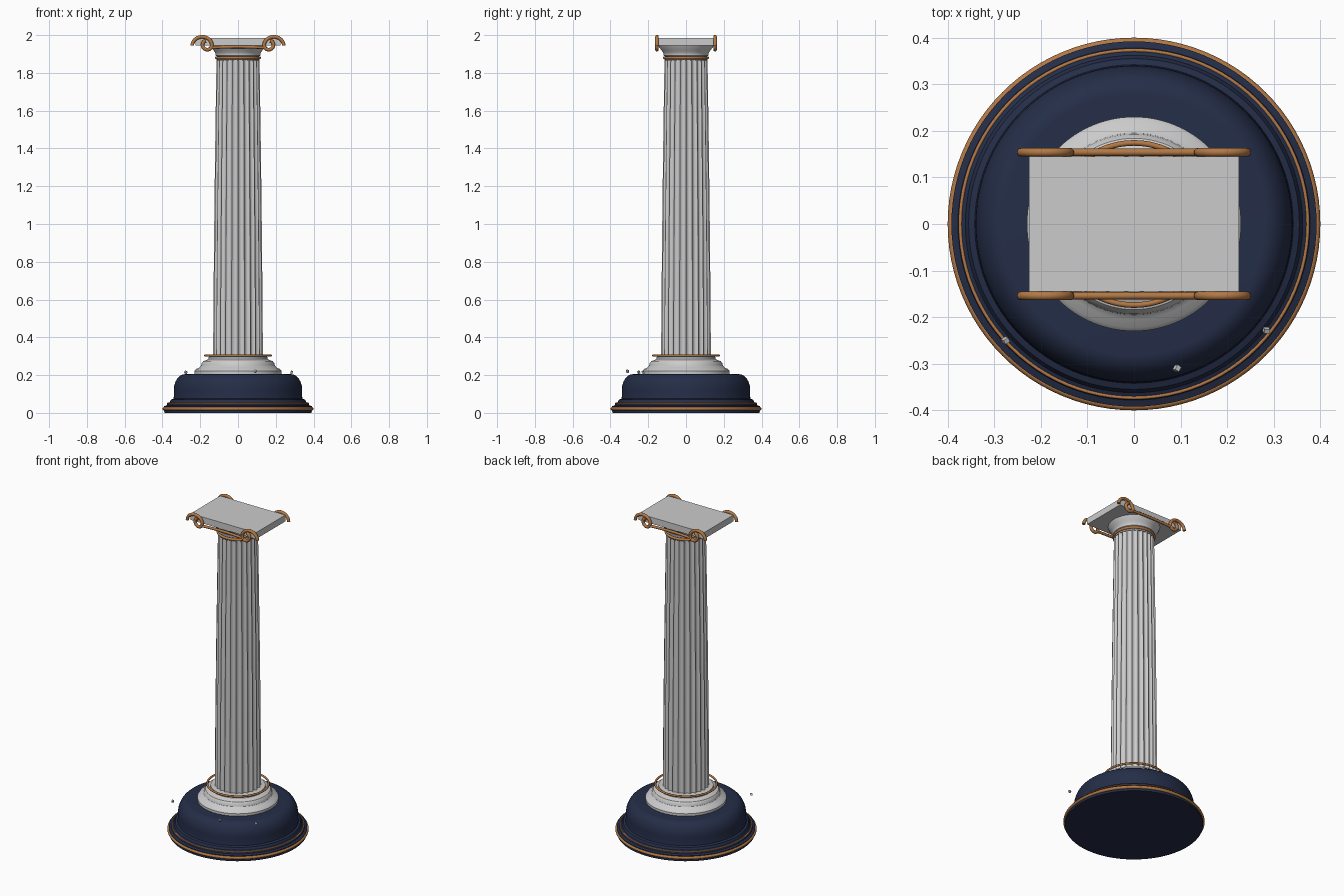
import bpy, bmesh, math
from math import sin, cos, pi

if "Cube" in bpy.data.objects:
    bpy.data.objects.remove(bpy.data.objects["Cube"])


def material(name, rgb):
    m = bpy.data.materials.new(name)
    m.diffuse_color = (*rgb, 1)
    m.use_nodes = True
    m.node_tree.nodes["Principled BSDF"].inputs["Base Color"].default_value = m.diffuse_color
    return m


NAVY = material("navy", (0.018, 0.027, 0.065))
COPPER = material("copper", (0.45, 0.19, 0.06))
WHITE = material("white_marble", (0.78, 0.78, 0.80))


def finish(ob, mat, angle=35):
    ob.data.materials.append(mat)
    bpy.ops.object.select_all(action='DESELECT')
    ob.select_set(True)
    bpy.context.view_layer.objects.active = ob
    bpy.ops.object.shade_smooth_by_angle(angle=math.radians(angle))
    return ob


def lathe(name, profile, mat, n=96, radius_at=lambda r, a: r):
    """Closed solid of revolution from (radius, z) points, bottom to top."""
    bm = bmesh.new()
    rings = []
    for r, z in profile:
        rings.append([bm.verts.new((radius_at(r, 2 * pi * i / n) * cos(2 * pi * i / n),
                                    radius_at(r, 2 * pi * i / n) * sin(2 * pi * i / n), z))
                      for i in range(n)])
    for a, b in zip(rings, rings[1:]):
        for i in range(n):
            j = (i + 1) % n
            bm.faces.new((a[i], a[j], b[j], b[i]))
    bm.faces.new(rings[0][::-1])
    bm.faces.new(rings[-1])
    me = bpy.data.meshes.new(name)
    bm.to_mesh(me)
    bm.free()
    ob = bpy.data.objects.new(name, me)
    bpy.context.collection.objects.link(ob)
    return finish(ob, mat)


def ring(name, r, z, t):
    bpy.ops.mesh.primitive_torus_add(major_radius=r, minor_radius=t, location=(0, 0, z),
                                     major_segments=96, minor_segments=12)
    ob = bpy.context.object
    ob.name = name
    return finish(ob, COPPER, 60)


def box(name, size, loc, mat, rot=(0, 0, 0)):
    bpy.ops.mesh.primitive_cube_add(size=1, location=loc, rotation=rot)
    ob = bpy.context.object
    ob.name = name
    ob.scale = size
    ob.data.materials.append(mat)
    return ob


def tube(name, pts, r):
    cu = bpy.data.curves.new(name, 'CURVE')
    cu.dimensions = '3D'
    cu.bevel_depth = r
    cu.bevel_resolution = 4
    cu.use_fill_caps = True
    sp = cu.splines.new('POLY')
    sp.points.add(len(pts) - 1)
    for p, co in zip(sp.points, pts):
        p.co = (*co, 1)
    sp.use_smooth = True
    ob = bpy.data.objects.new(name, cu)
    bpy.context.collection.objects.link(ob)
    cu.materials.append(COPPER)
    return ob


# Navy stepped plinth with a rounded upper drum
plinth = [(0.39, 0.0), (0.392, 0.035), (0.378, 0.04), (0.375, 0.05), (0.362, 0.056),
          (0.355, 0.07), (0.342, 0.075), (0.34, 0.085)]
plinth += [(0.28 + 0.06 * cos(t * pi / 20), 0.12 + 0.085 * sin(t * pi / 20)) for t in range(11)]
lathe("navy_plinth", plinth, NAVY)
ring("plinth_lower_ring", 0.391, 0.022, 0.009)
ring("plinth_upper_ring", 0.373, 0.05, 0.004)

# White moulded column foot and its copper hoop
lathe("column_foot", [(0.22, 0.20), (0.23, 0.207), (0.23, 0.222), (0.222, 0.232), (0.205, 0.24),
                      (0.195, 0.25), (0.193, 0.262), (0.184, 0.274), (0.165, 0.28),
                      (0.157, 0.285), (0.155, 0.297), (0.13, 0.30)], WHITE)
ring("foot_hoop", 0.174, 0.304, 0.006)

# Fluted, tapering shaft
FLUTES = 24
shaft = []
for i in range(13):
    t = i / 12
    shaft.append((0.132 - 0.018 * t + 0.002 * sin(pi * t), 0.295 + 1.575 * t))
lathe("fluted_shaft", shaft, WHITE, FLUTES * 8,
      lambda r, a: r * (1 - 0.085 * abs(sin(a * FLUTES / 2)) ** 0.8))

# Capital: copper necking, flaring echinus and slab
ring("necking_ring", 0.114, 1.88, 0.008)
lathe("echinus", [(0.112, 1.865), (0.112, 1.888), (0.118, 1.892), (0.118, 1.90), (0.122, 1.908),
                  (0.13, 1.92), (0.141, 1.934), (0.147, 1.946)], WHITE)
box("abacus_slab", (0.45, 0.29, 0.04), (0, 0, 1.965), WHITE)

# Copper scrolls: outer arc turning into a curl, joined by a sagging bar
for side, y in (("front", -0.154), ("back", 0.154)):
    for hand, s in (("left", -1), ("right", 1)):
        pts = []
        for i in range(21):                       # arch over the slab end
            a = pi * i / 20
            pts.append((s * (0.19 + 0.052 * cos(a)), y, 1.945 + 0.046 * sin(a)))
        for i in range(1, 29):                    # inward spiral
            a = pi + 1.45 * pi * i / 28
            r = 0.029 - 0.012 * i / 28
            pts.append((s * (0.167 + r * cos(a)), y, 1.954 + r * sin(a) - 0.009 * (1 - i / 28)))
        tube(f"{side}_{hand}_scroll", pts, 0.0095)
    bar = [(0.15 * k / 8, y, 1.938 - 0.005 * abs(k / 8) ** 2) for k in range(-8, 9)]
    tube(f"{side}_scroll_bar", bar, 0.008)

# Small loose chips above the plinth
for i, (x, y, z, a) in enumerate([(-0.276, -0.25, 0.215, 0.6), (0.092, -0.31, 0.22, 1.1),
                                  (0.284, -0.228, 0.215, 0.0)]):
    box(f"marble_chip_{i + 1}", (0.012, 0.01, 0.014), (x, y, z), WHITE, (0.4, 0.3, a))
